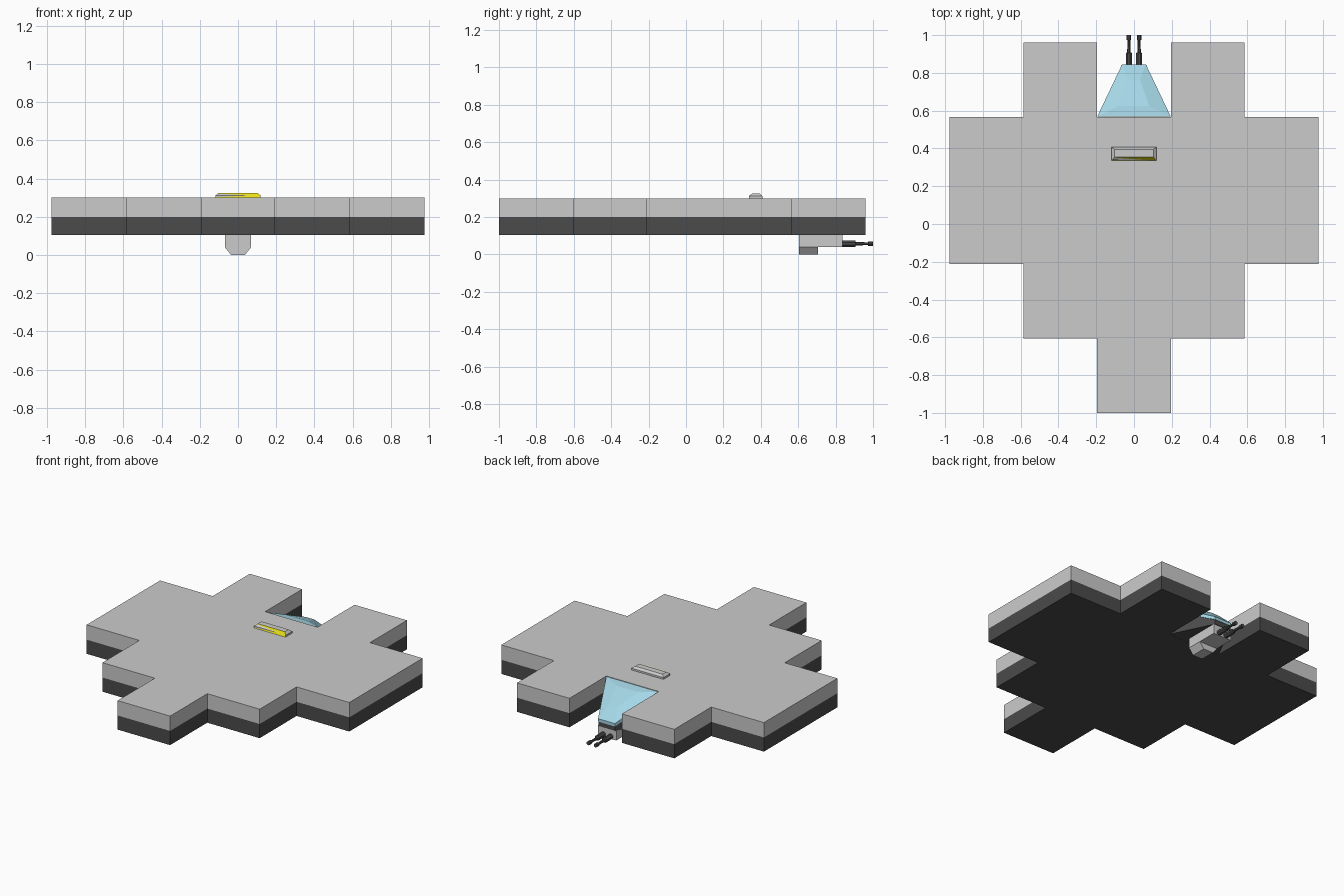
import bpy, bmesh
from math import cos, sin, pi

if "Cube" in bpy.data.objects:
    bpy.data.objects.remove(bpy.data.objects["Cube"])


def material(name, rgb):
    m = bpy.data.materials.new(name)
    m.diffuse_color = (*rgb, 1)
    m.use_nodes = True
    m.node_tree.nodes["Principled BSDF"].inputs["Base Color"].default_value = m.diffuse_color
    return m


DARK = material("dark_grey", (0.07, 0.07, 0.07))
BLUE = material("glass_blue", (0.38, 0.68, 0.80))
YELLOW = material("yellow", (0.80, 0.73, 0.01))


def loft(name, rings, mats=()):
    """Skin a list of equal-length point rings and cap both ends."""
    bm = bmesh.new()
    loops = [[bm.verts.new(p) for p in ring] for ring in rings]
    n = len(rings[0])
    for a, b in zip(loops, loops[1:]):
        for i in range(n):
            j = (i + 1) % n
            bm.faces.new((a[i], a[j], b[j], b[i]))
    bm.faces.new(loops[0][::-1])
    bm.faces.new(loops[-1])
    bmesh.ops.recalc_face_normals(bm, faces=bm.faces)
    mesh = bpy.data.meshes.new(name)
    bm.to_mesh(mesh)
    bm.free()
    for m in mats:
        mesh.materials.append(m)
    obj = bpy.data.objects.new(name, mesh)
    bpy.context.collection.objects.link(obj)
    return obj


def slab(name, outline, z0, z1, mats=()):
    return loft(name, [[(x, y, z) for x, y in outline] for z in (z0, z1)], mats)


def rect(x, y0, y1, z):
    return [(-x, y0, z), (x, y0, z), (x, y1, z), (-x, y1, z)]


def trapezoid(xb, yb, zb, xf, yf, zf):
    return [(-xb, yb, zb), (xb, yb, zb), (xf, yf, zf), (-xf, yf, zf)]


# Stepped hull: dark lower half, grey upper half
half = [(0.195, -1), (0.195, -0.605), (0.585, -0.605), (0.585, -0.213),
        (0.977, -0.213), (0.977, 0.567), (0.585, 0.567), (0.585, 0.96),
        (0.195, 0.96), (0.195, 0.567)]
outline = half + [(-x, y) for x, y in reversed(half)]
slab("lower_hull", outline, 0.105, 0.20, [DARK])
slab("upper_hull", outline, 0.20, 0.30)

# Cockpit in the notch: dark wedge base and faceted glass
loft("cockpit_base", [trapezoid(0.194, 0.568, 0.105, 0.062, 0.842, 0.105),
                      trapezoid(0.194, 0.568, 0.27, 0.062, 0.842, 0.135)], [DARK])
loft("canopy", [trapezoid(0.195, 0.568, 0.27, 0.063, 0.845, 0.135),
                trapezoid(0.195, 0.568, 0.297, 0.063, 0.845, 0.155),
                trapezoid(0.08, 0.625, 0.288, 0.032, 0.765, 0.232)], [BLUE])

# Gun housing with a tapered chin
loft("gun_housing", [rect(0.068, 0.603, 0.838, 0.04), rect(0.068, 0.603, 0.838, 0.106)])
loft("housing_chin", [rect(0.036, 0.603, 0.705, 0), rect(0.068, 0.603, 0.705, 0.04)])

# Twin guns: stepped eight-sided barrels
profile = [(0.83, 0.018), (0.905, 0.018), (0.908, 0.010), (0.972, 0.008),
           (0.975, 0.013), (1.0, 0.013)]
for side, x in (("left", -0.027), ("right", 0.027)):
    loft(side + "_gun",
         [[(x + r * cos(pi / 8 + i * pi / 4), y, 0.057 + r * sin(pi / 8 + i * pi / 4))
           for i in range(8)] for y, r in profile], [DARK])

# Raised viewport on the deck with a yellow front window
view = loft("viewport_housing", [rect(0.118, 0.338, 0.408, 0.30),
                                 rect(0.118, 0.338, 0.408, 0.312),
                                 rect(0.102, 0.356, 0.394, 0.325)])
window = [[(-0.118, y, 0.30), (0.118, y, 0.30), (0.118, y, 0.312),
           (0.102, y + d, 0.325), (-0.102, y + d, 0.325), (-0.118, y, 0.312)]
          for y, d in ((0.336, 0.018), (0.339, 0.018))]
loft("viewport_window", window, [YELLOW])
